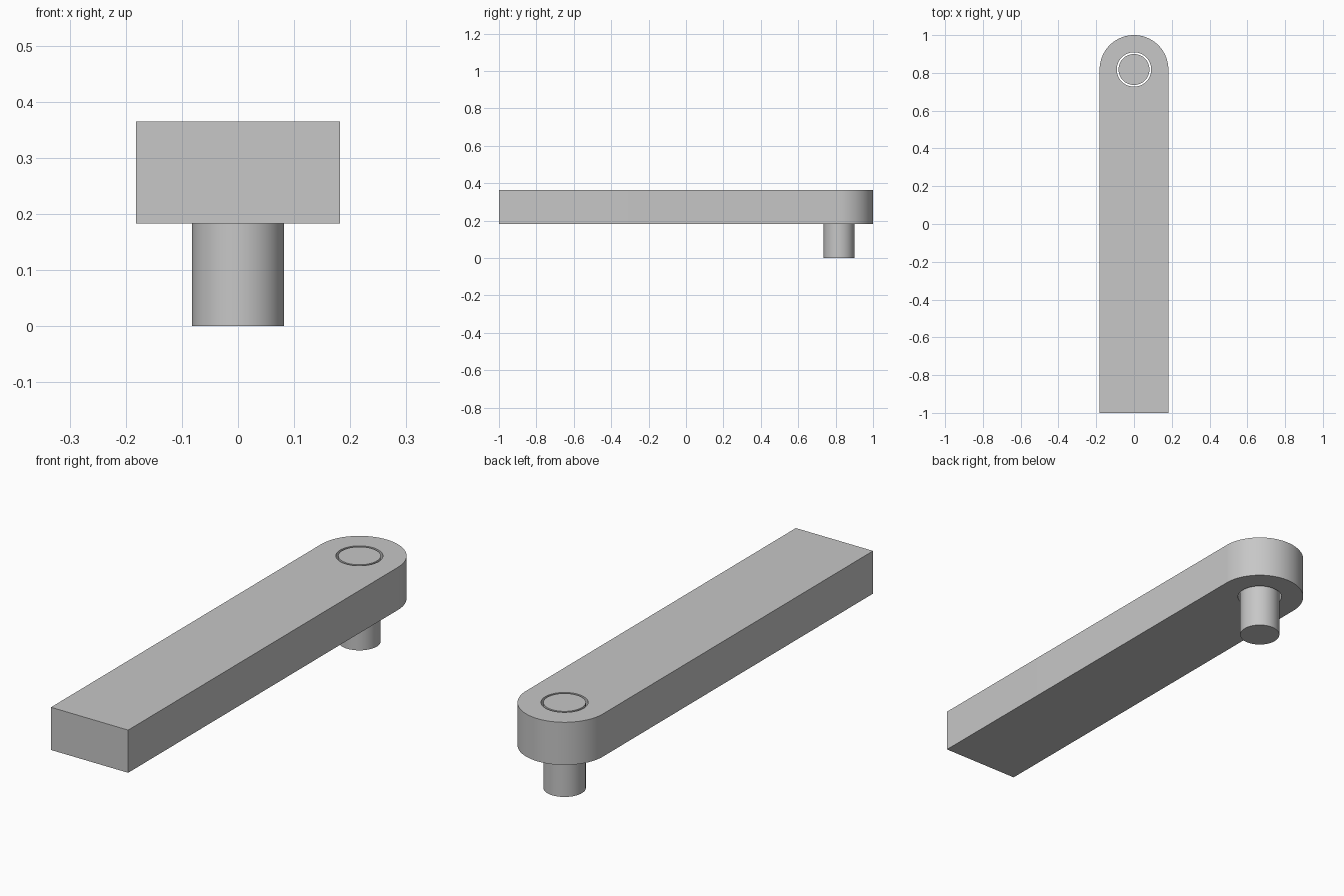
import bpy, bmesh, math
from mathutils import Vector

cube = bpy.data.objects.get("Cube")
if cube:
    bpy.data.objects.remove(cube, do_unlink=True)

HALF_WIDTH = 0.182
PIVOT_Y = 1 - HALF_WIDTH
BOTTOM, TOP = 0.183, 0.365
HOLE_RADIUS, PIN_RADIUS = 0.091, 0.082

grey = bpy.data.materials.new("plain grey")
grey.use_nodes = True
colour = (0.57, 0.57, 0.57, 1)
grey.diffuse_color = colour
grey.node_tree.nodes["Principled BSDF"].inputs["Base Color"].default_value = colour


def arc(radius, sweep, steps):
    """Points at the arm's underside, turning about the pivot from +x."""
    return [(radius * math.cos(sweep * i / steps),
             PIVOT_Y + radius * math.sin(sweep * i / steps), BOTTOM)
            for i in range(steps + 1)]


def finish(obj):
    obj.data.materials.append(grey)
    bpy.ops.object.select_all(action="DESELECT")
    obj.select_set(True)
    bpy.context.view_layer.objects.active = obj
    bpy.ops.object.shade_smooth_by_angle(angle=math.radians(30))


# Arm: square front end, rounded back end, round hole through the pivot
bm = bmesh.new()
outline = [(-HALF_WIDTH, -1, BOTTOM), (HALF_WIDTH, -1, BOTTOM)]
outline += arc(HALF_WIDTH, math.pi, 48)
hole = arc(HOLE_RADIUS, math.tau, 64)[:-1]
edges = []
for loop in (outline, hole):
    verts = [bm.verts.new(p) for p in loop]
    edges += [bm.edges.new((a, b)) for a, b in zip(verts, verts[1:] + verts[:1])]
bmesh.ops.triangle_fill(bm, edges=edges, use_beauty=True, normal=Vector((0, 0, -1)))
raised = bmesh.ops.extrude_face_region(bm, geom=bm.faces[:], use_keep_orig=True)
bmesh.ops.translate(bm, vec=(0, 0, TOP - BOTTOM),
                    verts=[v for v in raised["geom"] if isinstance(v, bmesh.types.BMVert)])
bmesh.ops.recalc_face_normals(bm, faces=bm.faces[:])
mesh = bpy.data.meshes.new("arm")
bm.to_mesh(mesh)
bm.free()
arm = bpy.data.objects.new("arm", mesh)
bpy.context.collection.objects.link(arm)
finish(arm)

# Pivot pin: flush with the arm's top, with a narrow gap around it
bpy.ops.mesh.primitive_cylinder_add(vertices=64, radius=PIN_RADIUS, depth=TOP,
                                    location=(0, PIVOT_Y, TOP / 2))
pin = bpy.context.object
pin.name = "pivot_pin"
finish(pin)
